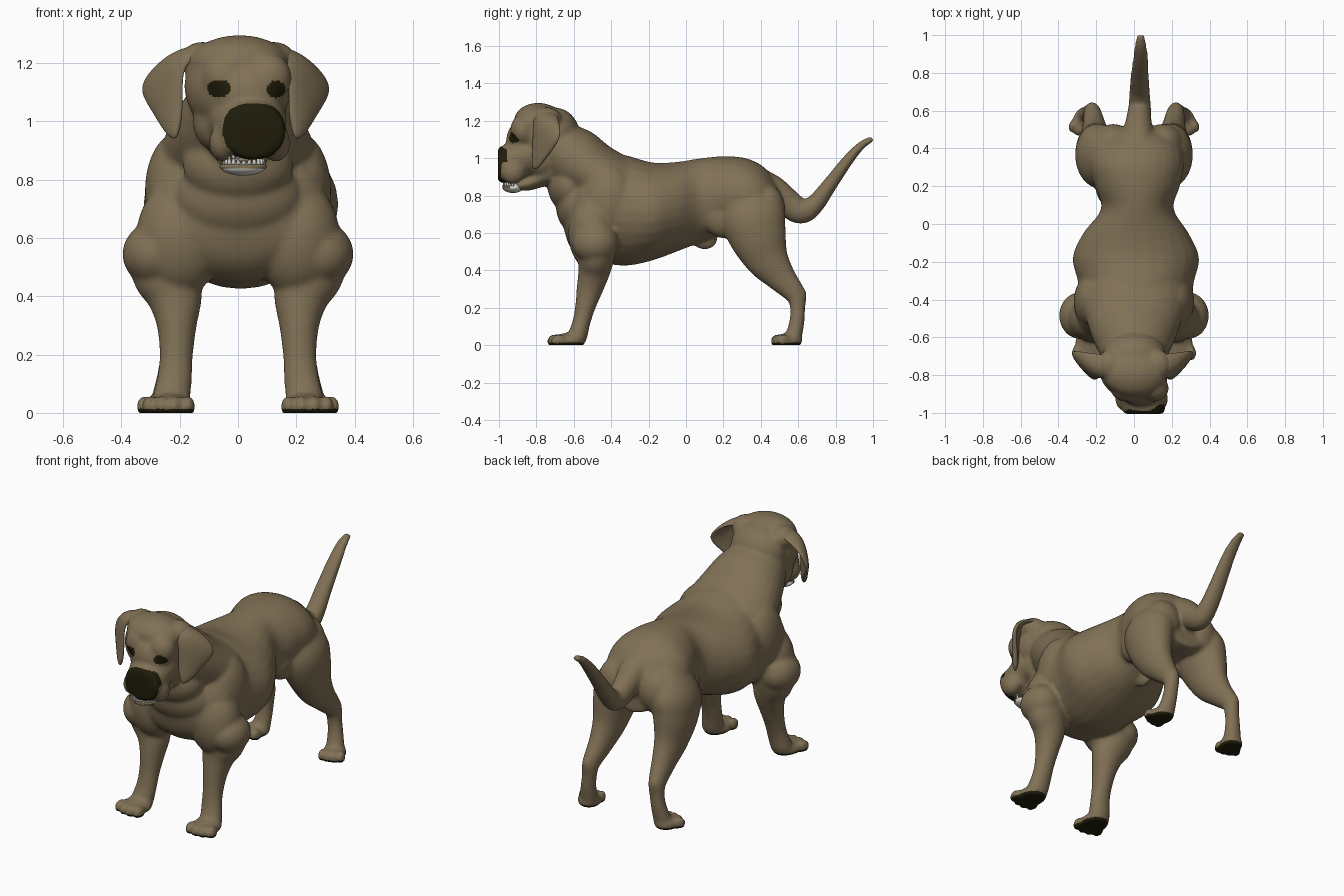
import bpy
import bmesh
import math
from mathutils import Matrix, Vector

default_cube = bpy.data.objects.get("Cube")
if default_cube:
    bpy.data.objects.remove(default_cube, do_unlink=True)


def make_material(name, color):
    material = bpy.data.materials.new(name)
    material.use_nodes = True
    material.diffuse_color = (*color, 1)
    shader = next(n for n in material.node_tree.nodes if n.type == "BSDF_PRINCIPLED")
    shader.inputs["Base Color"].default_value = (*color, 1)
    return material


coat = make_material("brown_coat", (0.22, 0.165, 0.092))
dark = make_material("dark_skin", (0.014, 0.012, 0.003))
ivory = make_material("ivory_teeth", (0.68, 0.66, 0.6))
pink = make_material("dull_tongue", (0.27, 0.19, 0.13))


def finish(bm, name, *materials):
    """Turn a bmesh into a selected, smooth-shaded object."""
    bmesh.ops.recalc_face_normals(bm, faces=bm.faces)
    mesh = bpy.data.meshes.new(name)
    bm.to_mesh(mesh)
    bm.free()
    obj = bpy.data.objects.new(name, mesh)
    bpy.context.collection.objects.link(obj)
    for material in materials:
        mesh.materials.append(material)
    bpy.ops.object.select_all(action="DESELECT")
    obj.select_set(True)
    bpy.context.view_layer.objects.active = obj
    for polygon in mesh.polygons:
        polygon.use_smooth = True
    return obj


def ball(bm, center, radii, turn=0):
    """Ellipsoid, optionally turned about the vertical."""
    matrix = (Matrix.Translation(center) @ Matrix.Rotation(turn, 4, "Z")
              @ Matrix.Diagonal((*radii, 1)))
    bmesh.ops.create_uvsphere(bm, u_segments=28, v_segments=18, radius=1, matrix=matrix)


def spline(a, b, c, d, t):
    """Smooth interpolation between section values b and c."""
    return [q + t / 2 * (r - p + t * (2 * p - 5 * q + 4 * r - s + t * (3 * (q - r) + s - p)))
            for p, q, r, s in zip(a, b, c, d)]


def tube(bm, sections, axis=None, side=1, steps=5, sides=28):
    """Capped loft through (x, y, z, half width, half depth) sections."""
    ends = [sections[0], *sections, sections[-1]]
    path = [spline(*ends[i:i + 4], k / steps)
            for i in range(len(sections) - 1) for k in range(steps)]
    path.append(list(sections[-1]))
    centers = [Vector((side * p[0], p[1], p[2])) for p in path]
    rings = []
    for i, p in enumerate(path):
        tangent = axis or centers[min(i + 1, len(path) - 1)] - centers[max(i - 1, 0)]
        tangent = Vector(tangent).normalized()
        across = Vector((1, 0, 0))
        across = (across - tangent * across.dot(tangent)).normalized()
        up = tangent.cross(across)
        ring = []
        for k in range(sides):
            angle = math.tau * k / sides
            ring.append(bm.verts.new(centers[i] + across * p[3] * math.cos(angle)
                                     + up * p[4] * math.sin(angle)))
        rings.append(ring)
    for low, high in zip(rings, rings[1:]):
        for k in range(sides):
            n = (k + 1) % sides
            bm.faces.new((low[k], low[n], high[n], high[k]))
    bm.faces.new(rings[0])
    bm.faces.new(rings[-1])


def paw(bm, x, y, turn, side, size):
    """Pad with four toes, pointing forward and turned outward."""
    ball(bm, (side * x, y, 0.024), (0.076 * size, 0.085 * size, 0.042), side * turn)
    for k in (-1.5, -0.5, 0.5, 1.5):
        reach = (0.075 - 0.012 * abs(k)) * size
        offset = Matrix.Rotation(turn, 3, "Z") @ Vector((k * 0.042 * size, -reach, 0))
        ball(bm, (side * (x + offset.x), y + offset.y, 0.022),
             (0.024 * size, 0.04 * size, 0.038), side * turn)


body = bmesh.new()
FORWARD = (0, 1, 0)

# Trunk, breast, neck and tail
tube(body, [(0, -.655, .67, .06, .04), (0, -.62, .665, .2, .14), (0, -.55, .7, .285, .24),
            (0, -.45, .735, .31, .295), (.01, -.32, .72, .305, .295),
            (.01, -.18, .715, .335, .262), (.01, -.05, .74, .28, .24),
            (.018, .08, .775, .192, .225), (.018, .2, .8, .225, .21),
            (.015, .32, .8, .25, .2), (.02, .42, .77, .22, .18), (.02, .5, .72, .14, .13)],
     FORWARD)
ball(body, (0, -.57, .74), (.22, .125, .15))
ball(body, (0, -.62, .85), (.19, .12, .14))
tube(body, [(0, -.38, .84, .29, .18), (0, -.5, .925, .255, .165),
            (0, -.61, 1.005, .215, .17), (0, -.72, 1.085, .16, .13)])
ball(body, (0, -.7, 1.13), (.17, .13, .14))
tube(body, [(.02, .36, .88, .1, .08), (.02, .46, .83, .085, .08), (.025, .55, .755, .068, .075),
            (.03, .62, .715, .06, .067), (.03, .69, .755, .055, .052), (.03, .77, .86, .05, .04),
            (.035, .87, .995, .042, .03), (.035, .94, 1.07, .034, .022),
            (.035, 1.0, 1.105, .022, .016)])
ball(body, (.01, .1, .565), (.03, .07, .055))

# Skull, muzzle and lower jaw
ball(body, (0, -.77, 1.12), (.185, .16, .17))
ball(body, (.005, -.79, 1.2), (.17, .13, .096))
ball(body, (.035, -.88, 1.09), (.115, .082, .11))
tube(body, [(.02, -.8, 1.03, .145, .13), (.035, -.88, 1.005, .13, .12),
            (.045, -.95, .975, .116, .105), (.052, -.985, .967, .114, .1),
            (.052, -1.006, .965, .104, .09)], FORWARD)
tube(body, [(.01, -.72, .93, .12, .07), (.015, -.82, .875, .09, .045),
            (.018, -.87, .858, .08, .033), (.018, -.91, .85, .06, .022)], FORWARD)

for s in (-1, 1):
    # Brows, lips, cheeks and ear roots
    ball(body, (.03 + s * .075, -.87, 1.15), (.08, .07, .085))
    ball(body, (.04 + s * .09, -.925, .925), (.05, .065, .065))
    ball(body, (s * .08, -.77, 1.0), (.075, .09, .1))
    ball(body, (s * .125, -.745, 1.21), (.075, .08, .063))
    # Shoulders
    ball(body, (s * .285, -.485, .545), (.112, .125, .11))
    ball(body, (s * .2, -.5, .6), (.15, .13, .2))
    ball(body, (s * .21, -.41, .76), (.11, .15, .2))
    # Rump and flanks
    ball(body, (s * .13 + .02, .43, .73), (.11, .1, .13))
    ball(body, (s * .14 + .01, .21, .69), (.075, .12, .12))
    # Front legs
    tube(body, [(.25, -.46, .62, .1, .1), (.252, -.475, .5, .118, .1),
                (.218, -.49, .4, .097, .086), (.21, -.515, .3, .069, .071),
                (.212, -.54, .2, .058, .054), (.217, -.56, .12, .06, .048),
                (.228, -.58, .05, .065, .053), (.23, -.6, .02, .063, .052)], side=s)
    ball(body, (s * .22, -.53, .14), (.025, .027, .03))
    ball(body, (s * .25, -.43, .46), (.06, .045, .06))
    paw(body, .232, -.628, .1, s, 1.06)
    # Hind legs
    tube(body, [(.13, .33, .86, .06, .1), (.18, .355, .7, .12, .17),
                (.2, .385, .58, .11, .155), (.205, .435, .46, .085, .118),
                (.21, .51, .36, .064, .081), (.22, .585, .27, .048, .056),
                (.225, .597, .2, .042, .041), (.235, .592, .12, .045, .041),
                (.245, .575, .05, .053, .045), (.25, .56, .02, .053, .048)], side=s)
    ball(body, (s * .222, .62, .265), (.03, .027, .045))
    paw(body, .257, .55, .32, s, .88)

dog = finish(body, "body", coat, dark)
remesh = dog.modifiers.new("blend", "REMESH")
remesh.mode = "VOXEL"
remesh.voxel_size = 0.008
remesh.use_smooth_shade = True
relax = dog.modifiers.new("relax", "SMOOTH")
relax.factor = 0.5
relax.iterations = 24
for name in ("blend", "relax"):
    bpy.ops.object.modifier_apply(modifier=name)

# Flat soles
for vertex in dog.data.vertices:
    vertex.co.z = max(vertex.co.z, 0)


def inside(point, x, z, width, height, power=2):
    return abs((point.x - x) / width) ** power + abs((point.z - z) / height) ** power < 1


# Dark nose, eyes and paw pads
for face in dog.data.polygons:
    p = face.center
    taper = .107 - .2 * max(.95 - p.z, 0)
    nose = p.y < -.955 and inside(p, .055, .965, taper, .096, 2.6)
    eyes = p.y < -.84 and (inside(p, -.065, 1.113, .041, .031) or inside(p, .13, 1.11, .032, .03))
    pads = p.z < .014 and face.normal.z < -.2
    face.material_index = int(nose or eyes or pads)
    face.use_smooth = True

# Hanging ears: rows from root to tip, each from front edge to back edge
ear_rows = [[(.1, -.81, 1.235), (.12, -.76, 1.265), (.1, -.69, 1.24)],
            [(.178, -.815, 1.2), (.235, -.765, 1.235), (.24, -.68, 1.215)],
            [(.18, -.82, 1.11), (.27, -.755, 1.14), (.345, -.66, 1.12)],
            [(.18, -.82, 1.02), (.24, -.785, 1.02), (.29, -.71, 1.045)],
            [(.2, -.82, .94), (.215, -.805, .935), (.23, -.785, .95)]]
for s, name in ((-1, "right_ear"), (1, "left_ear")):
    bm = bmesh.new()
    grid = [[bm.verts.new((s * x - .008, y, z)) for x, y, z in row] for row in ear_rows]
    for upper, lower in zip(grid, grid[1:]):
        for k in range(2):
            bm.faces.new((upper[k], upper[k + 1], lower[k + 1], lower[k]))
    ear = finish(bm, name, coat)
    thick = ear.modifiers.new("thickness", "SOLIDIFY")
    thick.thickness = 0.03
    thick.offset = 0
    ear.modifiers.new("round", "SUBSURF").levels = 3
    ear.modifiers["round"].render_levels = 3

# Pale front of the lower jaw, tongue and teeth
bm = bmesh.new()
ball(bm, (.018, -.925, .842), (.076, .056, .028))
finish(bm, "jaw_front", ivory)
bm = bmesh.new()
ball(bm, (.02, -.93, .868), (.045, .05, .014))
finish(bm, "tongue", pink)
bm = bmesh.new()
tube(bm, [(.018 + .077 * math.cos(a), -.925 - .057 * math.sin(a), .845, .007, .007)
          for a in (math.pi * k / 12 for k in range(1, 12))], axis=FORWARD)
finish(bm, "lower_lip", coat)
for name, level, tip in (("upper_teeth", .88, -1), ("lower_teeth", .862, 1)):
    bm = bmesh.new()
    for k in range(11):
        angle = math.pi * (k + 0.5) / 11
        fang = 1.5 if k in (2, 8) else 1
        place = Vector((.02 + .066 * math.cos(angle), -.92 - .052 * math.sin(angle), level))
        turn = Matrix.Rotation(0 if tip > 0 else math.pi, 4, "X")
        bmesh.ops.create_cone(bm, cap_ends=True, segments=8, radius1=.009, radius2=.004,
                              depth=.022 * fang, matrix=Matrix.Translation(place) @ turn)
    finish(bm, name, ivory)
